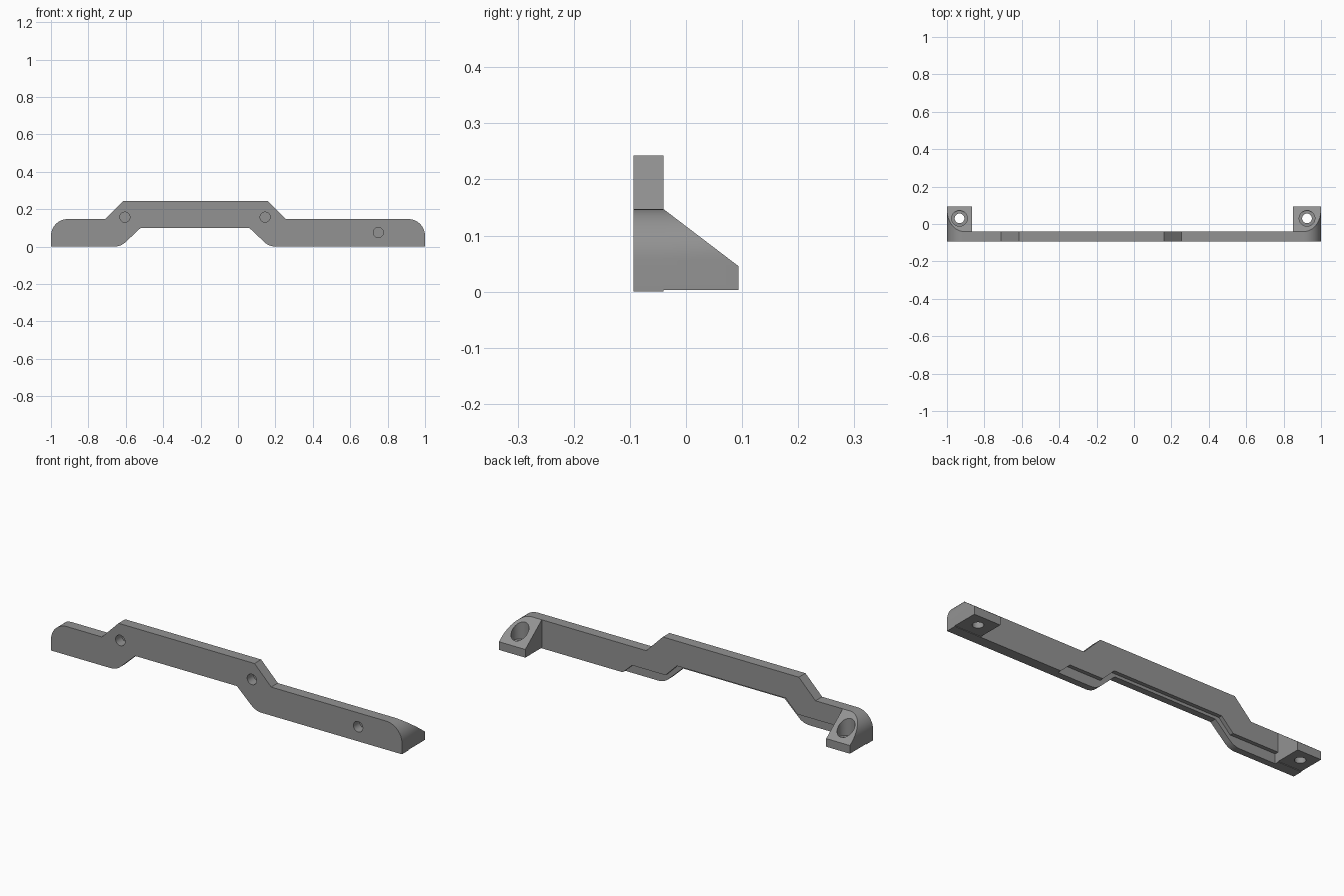
import bpy, bmesh, math

if "Cube" in bpy.data.objects:
    bpy.data.objects.remove(bpy.data.objects["Cube"])

FRONT, BACK, REAR = -0.094, -0.04, 0.094   # plate front, plate back, bracket rear
TOP = 0.147                                # height of the low plate sections

grey = bpy.data.materials.new("mid grey")
grey.diffuse_color = (0.29, 0.29, 0.29, 1)
grey.use_nodes = True
grey.node_tree.nodes["Principled BSDF"].inputs["Base Color"].default_value = grey.diffuse_color


def prism(name, points, axis, lo, hi):
    """Extrude a profile along y (points are x, z) or along x (points are y, z)."""
    bm = bmesh.new()
    place = (lambda p, d: (p[0], d, p[1])) if axis == 'y' else (lambda p, d: (d, p[0], p[1]))
    face = bm.faces.new([bm.verts.new(place(p, lo)) for p in points])
    ext = bmesh.ops.extrude_face_region(bm, geom=[face])
    shift = (0, hi - lo, 0) if axis == 'y' else (hi - lo, 0, 0)
    bmesh.ops.translate(bm, vec=shift,
                        verts=[v for v in ext['geom'] if isinstance(v, bmesh.types.BMVert)])
    bmesh.ops.recalc_face_normals(bm, faces=bm.faces)
    mesh = bpy.data.meshes.new(name)
    bm.to_mesh(mesh)
    bm.free()
    mesh.materials.append(grey)
    ob = bpy.data.objects.new(name, mesh)
    bpy.context.collection.objects.link(ob)
    return ob


def cylinder(r, lo, hi, loc, along_y=False):
    bpy.ops.mesh.primitive_cylinder_add(vertices=32, radius=r, depth=hi - lo)
    ob = bpy.context.object
    mid = (lo + hi) / 2
    if along_y:
        ob.rotation_euler.x = math.pi / 2
        ob.location = (loc[0], mid, loc[1])
    else:
        ob.location = (loc[0], loc[1], mid)
    ob.data.materials.append(grey)
    return ob


def cut(target, cutter):
    cutter.hide_render = True
    mod = target.modifiers.new("cut", 'BOOLEAN')
    mod.operation, mod.solver, mod.object = 'DIFFERENCE', 'EXACT', cutter
    select(target)
    bpy.ops.object.modifier_apply(modifier=mod.name)
    bpy.data.objects.remove(cutter)


def select(ob):
    bpy.ops.object.select_all(action='DESELECT')
    ob.select_set(True)
    bpy.context.view_layer.objects.active = ob


def smooth(ob):
    select(ob)
    bpy.ops.object.shade_smooth_by_angle(angle=math.radians(25))


def end_arc(side):
    """Rounded upper corner, from the top edge out to the end face."""
    r = 0.09
    return [(side * (1 - r + r * math.sin(a)), TOP - r + r * math.cos(a))
            for a in (math.pi / 2 * i / 12 for i in range(13))]


def lower_bend(x, side):
    """Fillet at the bottom of a sloping step, from the slope to the flat base."""
    r = 0.085
    return [(x + side * (0.06 - r * math.sin(a)), r - r * math.cos(a))
            for a in (math.pi / 4 * i / 6 for i in range(6, -1, -1))]


# Long cranked plate
profile = ([(-1, 0)] + end_arc(-1)[::-1]
           + [(-0.71, TOP), (-0.615, 0.243), (0.16, 0.243), (0.255, TOP)]
           + end_arc(1) + [(1, 0)]
           + lower_bend(0.14, 1)[::-1] + [(0.06, 0.1), (-0.52, 0.1)]
           + lower_bend(-0.60, -1))
plate = prism("mounting_plate", profile, 'y', FRONT, BACK)

# Shallow channel along the lower back edge
channel = [(0.41, -0.02), (0.335, 0.05), (0.145, 0.05), (0.08, 0.115),
           (-0.54, 0.115), (-0.605, 0.05), (-0.865, 0.05), (-0.865, -0.02)]
cut(plate, prism("channel_cutter", channel, 'y', BACK - 0.02, 0.02))

# Blind holes in the front
for x, z in ((-0.605, 0.157), (0.145, 0.157), (0.75, 0.075)):
    cut(plate, cylinder(0.027, FRONT - 0.03, BACK - 0.004, (x, z), True))
smooth(plate)

# Sloped end brackets with counterbored screw holes
for name, side, inner, hole_x in (("left_bracket", -1, 0.865, -0.933),
                                  ("right_bracket", 1, 0.85, 0.925)):
    outline = [(side * inner, 0.003), (side * inner, TOP)] + end_arc(side) + [(side, 0.003)]
    bracket = prism(name, outline, 'y', BACK, REAR)
    slope = (0.045 - TOP) / (REAR - BACK)
    wedge = [(BACK - 0.02, TOP - 0.02 * slope), (REAR + 0.02, 0.045 + 0.02 * slope),
             (REAR + 0.02, 0.3), (BACK - 0.02, 0.3)]
    cut(bracket, prism("slope_cutter", wedge, 'x', side - 0.3, side + 0.3))
    cut(bracket, cylinder(0.042, 0.035, 0.3, (hole_x, 0.03)))
    cut(bracket, cylinder(0.026, -0.1, 0.2, (hole_x, 0.03)))
    smooth(bracket)
